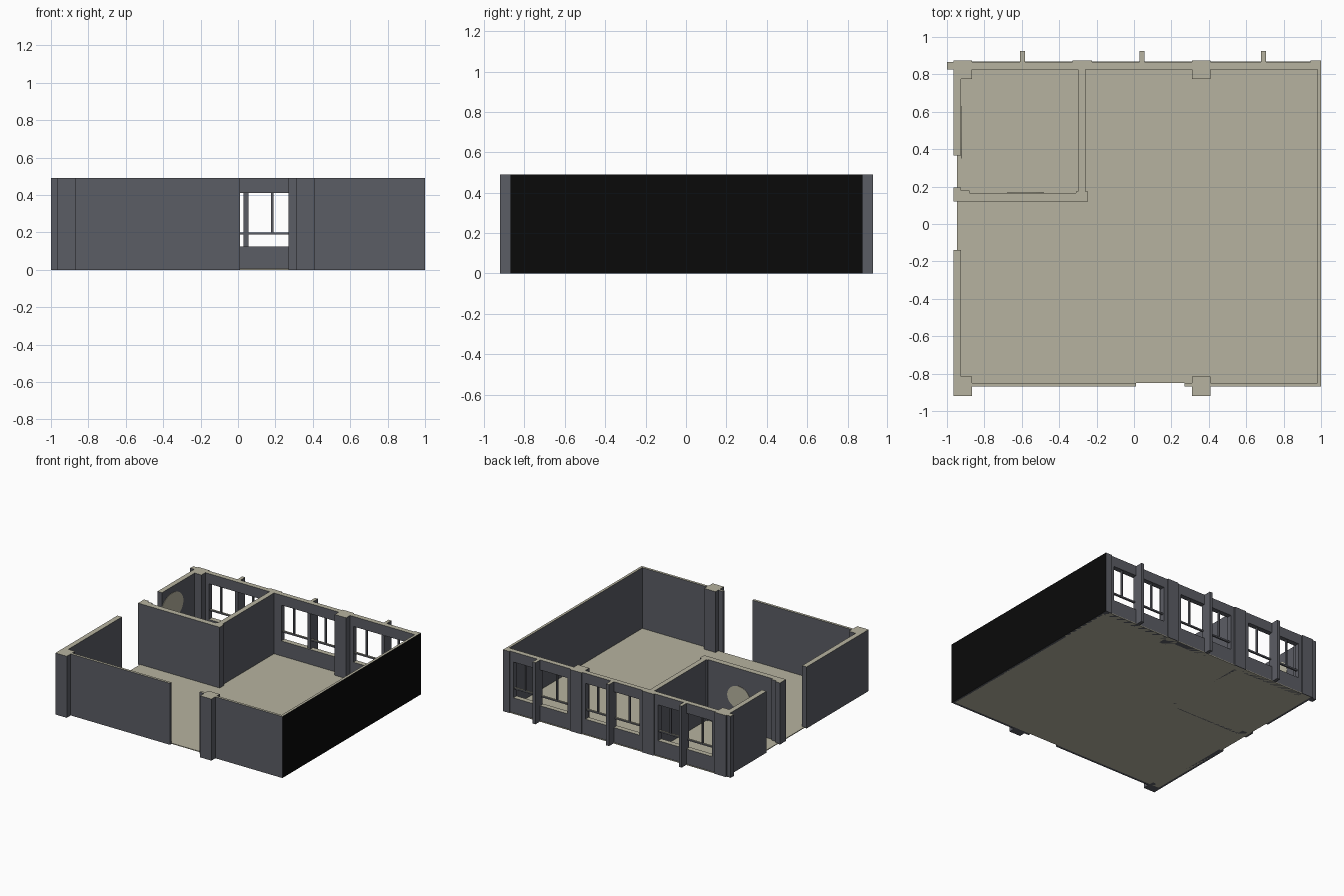
import bpy, bmesh, math

if "Cube" in bpy.data.objects:
    bpy.data.objects.remove(bpy.data.objects["Cube"])

H = 0.49          # wall height
FLOOR = 0.006     # floor slab thickness
SILL, HEAD = 0.125, 0.41


def material(name, rgb):
    m = bpy.data.materials.new(name)
    m.diffuse_color = (*rgb, 1)
    m.use_nodes = True
    m.node_tree.nodes["Principled BSDF"].inputs["Base Color"].default_value = m.diffuse_color
    return m


GREY = material("wall_grey", (0.105, 0.109, 0.128))
BEIGE = material("beige", (0.47, 0.45, 0.35))
BLACK = material("black", (0.003, 0.003, 0.003))


def finish(bm, name, rule):
    """Make an object; rule(face) gives the slot: 0 grey, 1 beige, 2 black."""
    bmesh.ops.recalc_face_normals(bm, faces=bm.faces)
    bm.normal_update()
    for f in bm.faces:
        f.material_index = rule(f)
    me = bpy.data.meshes.new(name)
    bm.to_mesh(me)
    bm.free()
    for m in (GREY, BEIGE, BLACK):
        me.materials.append(m)
    ob = bpy.data.objects.new(name, me)
    bpy.context.collection.objects.link(ob)
    return ob


def top_beige(f):
    return 1 if f.normal.z > 0.5 else 0


def box(name, x0, x1, y0, y1, z0=0.0, z1=H, rule=top_beige):
    bm = bmesh.new()
    bmesh.ops.create_cube(bm, size=1)
    for v in bm.verts:
        v.co = (x1 if v.co.x > 0 else x0,
                y1 if v.co.y > 0 else y0,
                z1 if v.co.z > 0 else z0)
    return finish(bm, name, rule)


def wall_disc(name, centre, rx, ry, axis):
    """Thin oval plate on a wall facing +x or +y."""
    bm = bmesh.new()
    bmesh.ops.create_cone(bm, cap_ends=True, segments=32,
                          radius1=1, radius2=1, depth=0.004)
    for v in bm.verts:
        a, b, d = v.co.x * rx, v.co.y * ry, v.co.z
        off = (d, a, b) if axis == 'x' else (a, d, b)
        v.co = [c + o for c, o in zip(centre, off)]
    return finish(bm, name, lambda f: 1)


# Floor slab
box("floor", -0.947, 0.999, -0.85, 0.87, 0, FLOOR, lambda f: 1)

# Right wall, black on the outside
box("right_wall", 0.98, 1.0, -0.87, 0.875,
    rule=lambda f: 2 if f.normal.x > 0.5 else top_beige(f))

# Front wall with a door gap
box("front_wall_left", -0.865, 0.01, -0.87, -0.85)
box("front_wall_jamb", 0.27, 0.31, -0.87, -0.85)
box("front_wall_right", 0.41, 0.98, -0.87, -0.85)

# Left wall segments
box("left_wall_front", -0.965, -0.925, -0.815, -0.14)
box("left_wall_back", -0.965, -0.925, 0.365, 0.775)

# Square columns
box("front_left_column", -0.965, -0.865, -0.92, -0.815)
box("front_right_column", 0.31, 0.41, -0.92, -0.815)
box("back_left_column", -0.965, -0.865, 0.775, 0.875)
box("back_right_column", 0.31, 0.41, 0.775, 0.875)
box("back_left_stub", -1.0, -0.965, 0.825, 0.865)

# Inner room
box("room_front_wall", -0.88, -0.31, 0.12, 0.165)
box("room_side_wall", -0.30, -0.26, 0.175, 0.825)
box("room_corner_post", -0.31, -0.245, 0.12, 0.175)
box("room_door_post", -0.925, -0.88, 0.12, 0.18)
box("room_door_jamb", -0.965, -0.925, 0.12, 0.195)
wall_disc("left_wall_disc", (-0.924, 0.49, 0.33), 0.14, 0.11, 'x')
wall_disc("room_wall_disc", (-0.58, 0.166, 0.26), 0.10, 0.09, 'y')

# Back wall piers
box("back_pier", -0.33, -0.225, 0.825, 0.875)
box("back_end_pier", 0.945, 0.98, 0.825, 0.875)

# Three window bays
bays = [(-0.865, -0.33, -0.597), (-0.225, 0.31, 0.043), (0.41, 0.945, 0.692)]
for x0, x1, fin in bays:
    box("window_spandrel", x0, x1, 0.825, 0.865, 0, SILL)
    box("window_lintel", x0, x1, 0.825, 0.865, HEAD, H)
    box("window_fin", fin - 0.013, fin + 0.013, 0.835, 0.925)
    # window frame: transom, edge stiles and centre mullions
    for a, b in ((x0, fin - 0.013), (fin + 0.013, x1)):
        mid = (a + b) / 2
        box("window_transom", a, b, 0.838, 0.852, 0.188, 0.2)
        box("window_mullion", mid - 0.006, mid + 0.006, 0.838, 0.852, 0.2, HEAD)
    for e in (x0, x1 - 0.03):
        box("window_side_pier", e, e + 0.03, 0.825, 0.865, SILL, HEAD)
